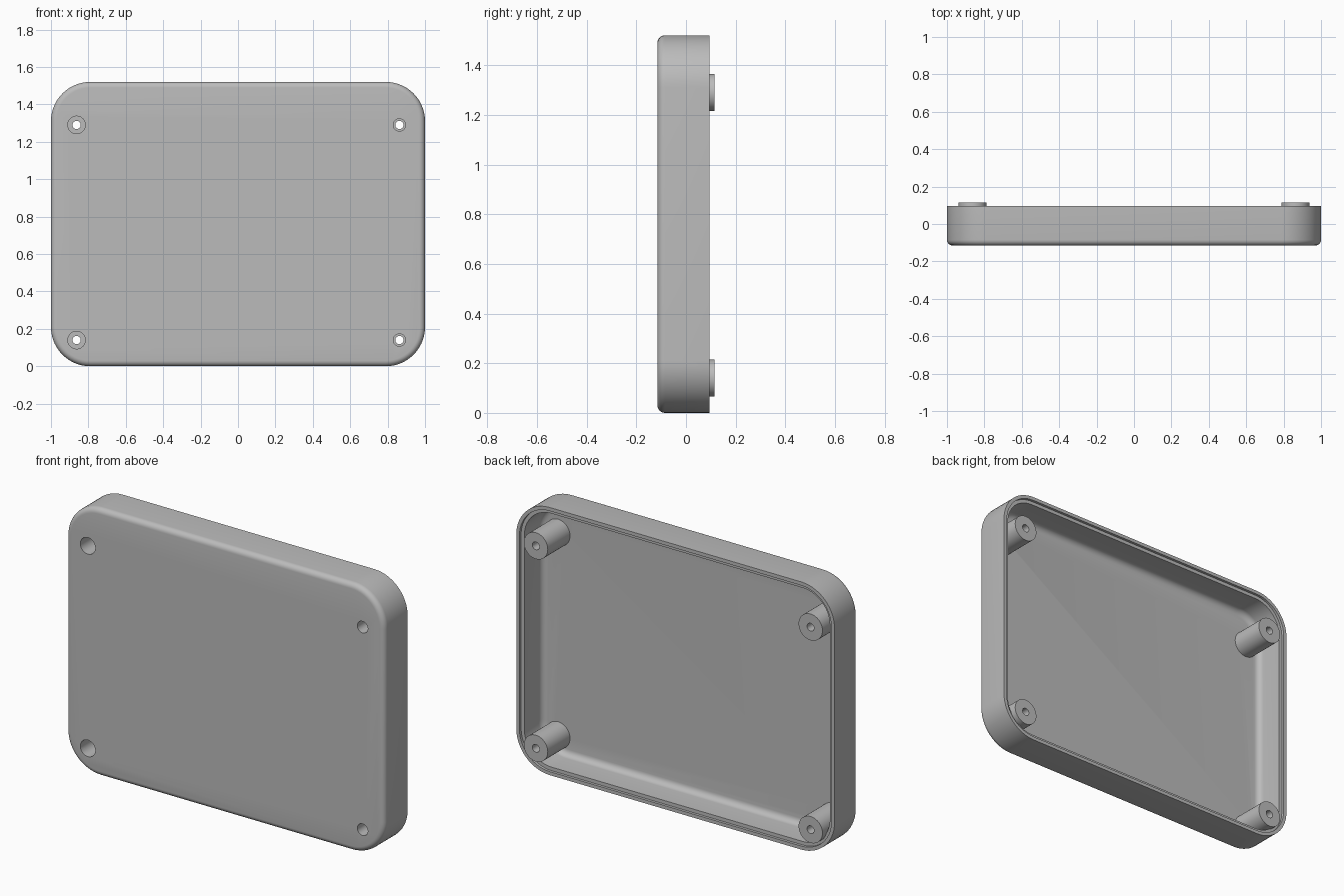
import bpy, bmesh
from math import sin, cos, pi, radians

if "Cube" in bpy.data.objects:
    bpy.data.objects.remove(bpy.data.objects["Cube"], do_unlink=True)

WIDTH, HEIGHT, CORNER = 2.0, 1.52, 0.21
FRONT, RIM, POST_END = -0.115, 0.095, 0.115
FLOOR, STEP = -0.085, 0.03
BORE, POST_R = 0.022, 0.075

grey = bpy.data.materials.new("plain grey")
grey.use_nodes = True
grey.diffuse_color = (0.5, 0.5, 0.5, 1)
grey.node_tree.nodes["Principled BSDF"].inputs["Base Color"].default_value = (0.5, 0.5, 0.5, 1)


def loft(name, rings, caps=False, closed=False):
    """Skin a list of equal-length point rings."""
    bm = bmesh.new()
    loops = [[bm.verts.new(p) for p in ring] for ring in rings]
    pairs = list(zip(loops, loops[1:]))
    if closed:
        pairs.append((loops[-1], loops[0]))
    for a, b in pairs:
        for i in range(len(a)):
            j = (i + 1) % len(a)
            bm.faces.new((a[i], a[j], b[j], b[i]))
    if caps:
        bm.faces.new(loops[0])
        bm.faces.new(loops[-1])
    bmesh.ops.recalc_face_normals(bm, faces=bm.faces)
    mesh = bpy.data.meshes.new(name)
    bm.to_mesh(mesh)
    bm.free()
    mesh.materials.append(grey)
    obj = bpy.data.objects.new(name, mesh)
    bpy.context.collection.objects.link(obj)
    return obj


def rounded_ring(inset, y, steps=14):
    r = CORNER - inset
    pts = []
    for q, (sx, sz) in enumerate([(1, 1), (-1, 1), (-1, -1), (1, -1)]):
        for k in range(steps + 1):
            a = (q + k / steps) * pi / 2
            pts.append((sx * (WIDTH / 2 - CORNER) + r * cos(a), y,
                        HEIGHT / 2 + sz * (HEIGHT / 2 - CORNER) + r * sin(a)))
    return pts


def circle(x, z, r, y, n=40):
    return [(x + r * cos(2 * pi * i / n), y, z + r * sin(2 * pi * i / n)) for i in range(n)]


def fillet(inset, y, r, steps=6):
    """Quarter-round (inset, y) pairs from the flat face to the side wall."""
    return [(inset + r * (1 - sin(t)), y + r * (1 - cos(t)))
            for t in (pi / 2 * k / steps for k in range(steps + 1))]


def smooth(obj):
    bpy.ops.object.select_all(action="DESELECT")
    obj.select_set(True)
    bpy.context.view_layer.objects.active = obj
    bpy.ops.object.shade_smooth_by_angle(angle=radians(30))


# Open-backed tray with a rounded front edge and a stepped rim
profile = fillet(0, FRONT, 0.03)
profile += [(0, RIM), (0.02, RIM), (0.02, RIM - 0.015), (0.04, RIM - 0.015)]
profile += reversed(fillet(0.04, FLOOR, 0.035))
tray = loft("tray", [rounded_ring(i, y) for i, y in profile], caps=True)

# Screw posts, with wider counterbores on the -x side
for side, x, counterbore in (("right", -0.863, 0.047), ("left", 0.863, 0.033)):
    for level, z in (("lower", 0.14), ("upper", 1.29)):
        cutter = loft("hole_cutter", [circle(x, z, counterbore, y) for y in (-0.2, 0)], caps=True)
        cutter.hide_render = True
        cut = tray.modifiers.new("screw_hole", "BOOLEAN")
        cut.operation, cut.solver, cut.object = "DIFFERENCE", "EXACT", cutter
        bpy.context.view_layer.objects.active = tray
        bpy.ops.object.modifier_apply(modifier=cut.name)
        bpy.data.objects.remove(cutter, do_unlink=True)

        section = [(POST_R, FLOOR - 0.01), (POST_R, POST_END), (BORE, POST_END),
                   (BORE, STEP), (counterbore, STEP), (counterbore, FLOOR - 0.01)]
        post = loft(f"{level}_{side}_screw_post", [circle(x, z, r, y) for r, y in section], closed=True)
        smooth(post)

smooth(tray)
